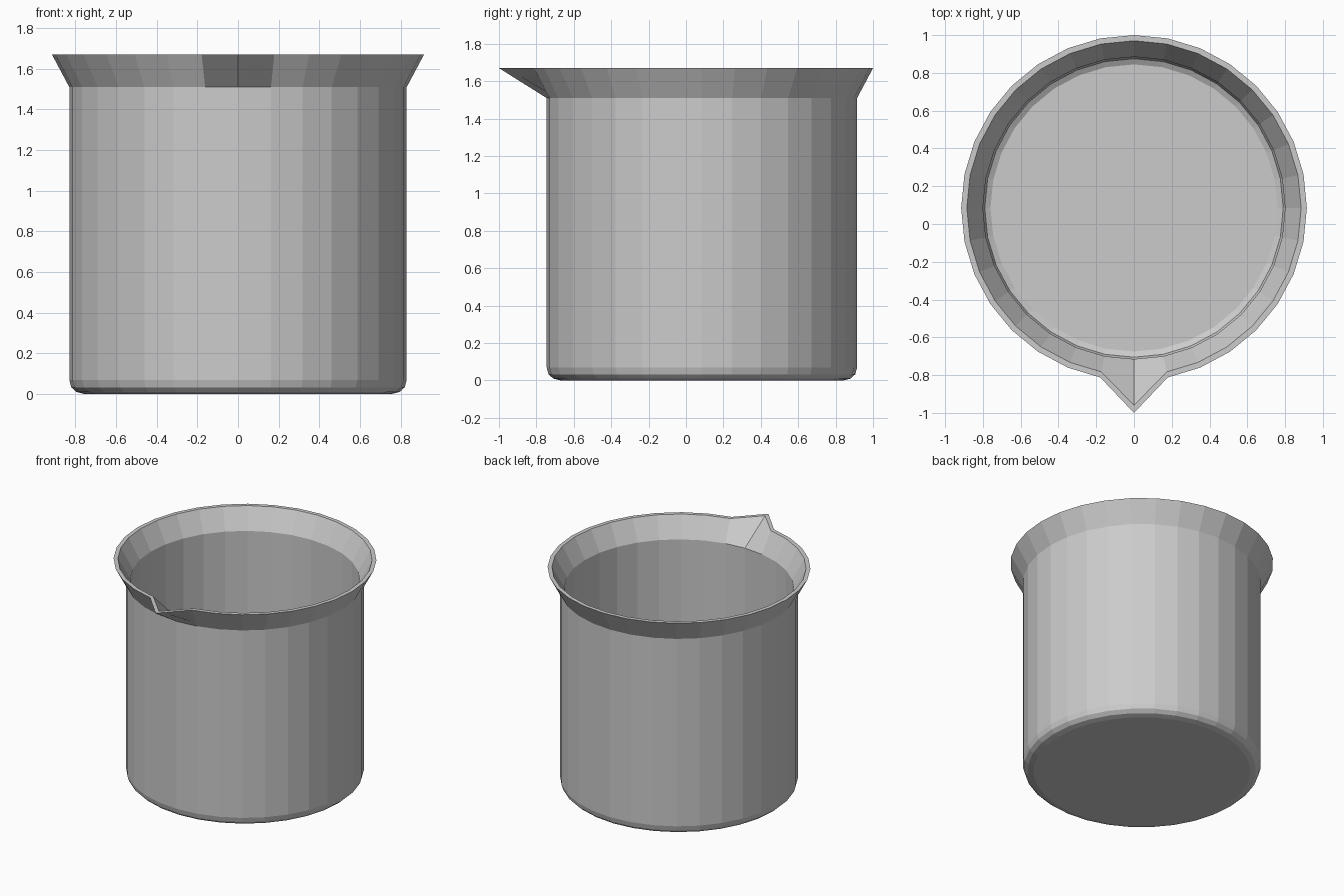
import bpy, bmesh
from math import sin, cos, tau

if "Cube" in bpy.data.objects:
    bpy.data.objects.remove(bpy.data.objects["Cube"])

SEG = 32
CY = 0.085          # cup axis is set back so the spout tip reaches y = -1

# Closed wall profile (radius, height): outside bottom -> rim -> inside floor
profile = [(0.755, 0.0), (0.795, 0.01), (0.82, 0.033), (0.83, 0.07),
           (0.83, 1.51), (0.915, 1.67),
           (0.885, 1.67), (0.80, 1.515),
           (0.80, 0.075), (0.79, 0.047), (0.76, 0.03)]
spout_reach = {5: 1.085, 6: 1.045}   # pulled-out rim radius at the front

bm = bmesh.new()
rings = []
for i, (r, z) in enumerate(profile):
    ring = []
    for s in range(SEG):
        a = tau * s / SEG
        rad = spout_reach.get(i, r) if s == 0 else r
        ring.append(bm.verts.new((rad * sin(a), CY - rad * cos(a), z)))
    rings.append(ring)

# Walls
for lo, hi in zip(rings, rings[1:]):
    for s in range(SEG):
        t = (s + 1) % SEG
        bm.faces.new((lo[s], lo[t], hi[t], hi[s]))

# Underside and inner floor
bm.faces.new(rings[0][::-1])
bm.faces.new(rings[-1])
bmesh.ops.recalc_face_normals(bm, faces=bm.faces)

mesh = bpy.data.meshes.new("beaker")
bm.to_mesh(mesh)
bm.free()
beaker = bpy.data.objects.new("beaker", mesh)
bpy.context.collection.objects.link(beaker)
